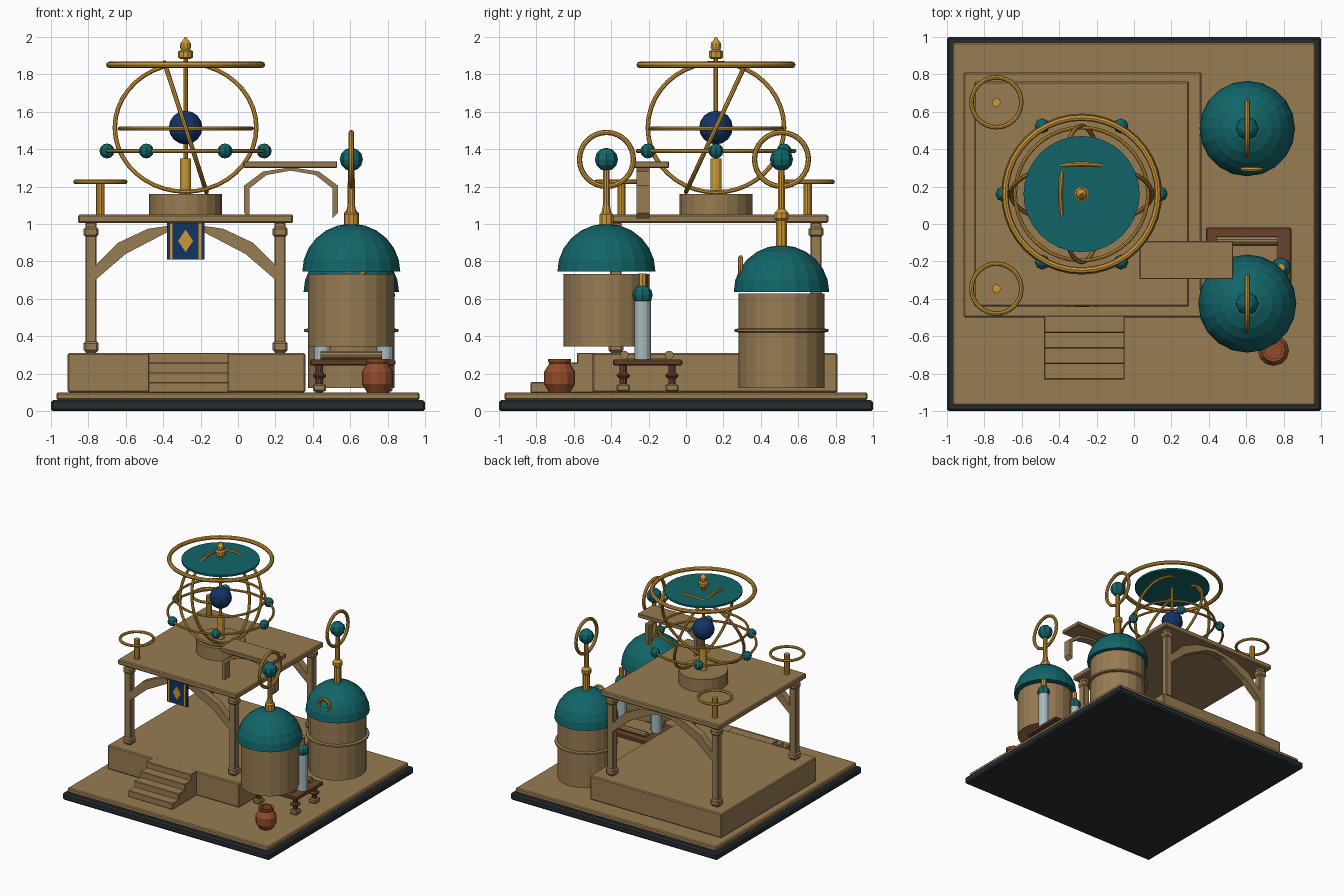
import bpy, bmesh
from math import pi, sin, cos, radians
from mathutils import Matrix

cube = bpy.data.objects.get("Cube")
if cube:
    bpy.data.objects.remove(cube, do_unlink=True)


def material(name, r, g, b):
    m = bpy.data.materials.new(name)
    m.use_nodes = True
    m.diffuse_color = (r, g, b, 1)
    m.node_tree.nodes["Principled BSDF"].inputs["Base Color"].default_value = (r, g, b, 1)
    return m


STONE = material("tan stone", .31, .2, .085)
TEAL = material("teal", .006, .13, .14)
GOLD = material("gold", .6, .31, .04)
NAVY = material("navy", .006, .035, .13)
CLAY = material("terracotta", .29, .07, .025)
WOOD = material("brown wood", .15, .06, .027)
SLATE = material("dark slate", .02, .027, .03)
GLASS = material("pale glass", .4, .5, .53)


def finish(name, bm, mat, loc=(0, 0, 0), rot=None):
    bmesh.ops.recalc_face_normals(bm, faces=bm.faces)
    if rot:
        bm.transform(rot)
    mesh = bpy.data.meshes.new(name)
    bm.to_mesh(mesh)
    bm.free()
    mesh.materials.append(mat)
    ob = bpy.data.objects.new(name, mesh)
    ob.location = loc
    bpy.context.collection.objects.link(ob)
    return ob


def turn(degrees, axis):
    return Matrix.Rotation(radians(degrees), 4, axis)


def box(name, mat, x0, x1, y0, y1, z0, z1, bevel=.008):
    bm = bmesh.new()
    bmesh.ops.create_cube(bm, size=1)
    bmesh.ops.scale(bm, verts=bm.verts, vec=(x1 - x0, y1 - y0, z1 - z0))
    ob = finish(name, bm, mat, ((x0 + x1) / 2, (y0 + y1) / 2, (z0 + z1) / 2))
    if bevel:
        mod = ob.modifiers.new("soft edges", 'BEVEL')
        mod.width = bevel
        mod.segments = 1


def lathe(name, mat, x, y, profile, sides=16):
    """Revolve (radius, height) pairs around a vertical axis and cap the ends."""
    bm = bmesh.new()
    rings = [[bm.verts.new((r * cos(2 * pi * i / sides), r * sin(2 * pi * i / sides), z))
              for i in range(sides)] for r, z in profile]
    for a, b in zip(rings, rings[1:]):
        for i in range(sides):
            j = (i + 1) % sides
            bm.faces.new((a[i], a[j], b[j], b[i]))
    bm.faces.new(rings[0])
    bm.faces.new(rings[-1])
    finish(name, bm, mat, (x, y, 0))


def ball(name, mat, loc, r, u=10, v=6):
    bm = bmesh.new()
    bmesh.ops.create_uvsphere(bm, u_segments=u, v_segments=v, radius=r)
    finish(name, bm, mat, loc)


def ring(name, loc, r, thick, rot=None, sides=40):
    bm = bmesh.new()
    loops = []
    for i in range(sides):
        a = 2 * pi * i / sides
        loops.append([bm.verts.new(((r + thick * cos(b)) * cos(a), (r + thick * cos(b)) * sin(a),
                                    thick * sin(b))) for b in [pi * k / 4 for k in range(8)]])
    for i in range(sides):
        p, q = loops[i], loops[(i + 1) % sides]
        for k in range(8):
            n = (k + 1) % 8
            bm.faces.new((p[k], q[k], q[n], p[n]))
    finish(name, bm, GOLD, loc, rot)


def prism(name, mat, points, y0, y1):
    """Extrude a front outline of (x, z) points from y0 to y1."""
    bm = bmesh.new()
    face = bm.faces.new([bm.verts.new((x, y0, z)) for x, z in points])
    out = bmesh.ops.extrude_face_region(bm, geom=[face], use_keep_orig=True)
    bmesh.ops.translate(bm, vec=(0, y1 - y0, 0),
                        verts=[g for g in out["geom"] if isinstance(g, bmesh.types.BMVert)])
    finish(name, bm, mat)


def arch(name, cx, outer, inner, y0, y1):
    """Half outlines run from the foot to the crown and are mirrored about cx."""
    def full(half):
        return [(cx - x, z) for x, z in half] + [(cx + x, z) for x, z in half[-2::-1]]
    prism(name, STONE, full(outer) + full(inner)[::-1], y0, y1)


# Ground slabs, plinth and steps
box("base_slab", SLATE, -1, 1, -1, 1, 0, .06, .012)
box("ground_slab", STONE, -.97, .97, -.97, .97, .06, .1)
box("plinth", STONE, -.91, .36, -.5, .81, .1, .31)
for i in range(4):
    front = -.83 + i * .083
    box("step", STONE, -.48, -.05, front, -.49, .1, .155 + i * .052, .004)

# Open pavilion
CX, CY = -.28, .16
for sy in (-1, 1):
    y = CY + sy * .535
    for sx in (-1, 1):
        x = CX + sx * .505
        box("post", STONE, x - .03, x + .03, y - .03, y + .03, .31, 1.01, .006)
        box("post_foot", STONE, x - .04, x + .04, y - .04, y + .04, .315, .375, .012)
        box("post_capital", STONE, x - .04, x + .04, y - .04, y + .04, .93, .985, .012)
    arch("pavilion_arch", CX, [(.5, .76), (.36, .9), (.2, .975), (0, 1.003)],
         [(.5, .685), (.32, .84), (.1, .955), (0, .97)], y - .03, y + .03)
box("platform", STONE, -.855, .295, -.44, .76, 1.005, 1.05)

# Hanging banner
box("banner", NAVY, CX - .1, CX + .1, -.437, -.428, .81, 1.005, 0)
for s in (-1, 1):
    x = CX + s * .077
    box("banner_stripe", GOLD, x - .007, x + .007, -.443, -.436, .81, 1.005, 0)
prism("banner_diamond", GOLD, [(CX - .04, .91), (CX, .85), (CX + .04, .91), (CX, .97)], -.444, -.436)

# Great sphere of rings
lathe("drum", STONE, CX, CY, [(.195, 1.05), (.195, 1.16)], 20)
lathe("column", GOLD, CX, CY, [(.03, 1.16), (.03, 1.35)], 12)
lathe("pole", GOLD, CX, CY, [(.012, 1.35), (.012, 1.9)], 8)
middle = (CX, CY, 1.515)
ball("core_globe", NAVY, middle, .09, 12, 8)
ring("tilted_ring_front", middle, .378, .012, turn(65, 'X'))
ring("tilted_ring_side", middle, .364, .012, turn(72, 'Y'))
ring("equator_ring", (CX, CY, 1.51), .355, .01)
ring("planet_ring", (CX, CY, 1.39), .42, .01)
for i in range(6):
    a = i * pi / 3
    ball("planet", TEAL, (CX + .42 * cos(a), CY + .42 * sin(a), 1.39), .04, 8, 6)
ring("crown_ring", (CX, CY, 1.85), .408, .017)
lathe("crown_disc", TEAL, CX, CY, [(.31, 1.837), (.31, 1.853)], 32)
lathe("crown_finial", GOLD, CX, CY, [(.025, 1.88), (.04, 1.89), (.04, 1.922), (.024, 1.93),
      (.03, 1.945), (.027, 1.968), (.012, 1.985), (.004, 2)], 10)

# Small dials on the right hand corners of the platform
for y in (-.345, .65):
    lathe("dial_stem", GOLD, -.735, y, [(.023, 1.05), (.023, 1.225)], 10)
    ring("dial_ring", (-.735, y, 1.225), .133, .012, sides=32)

# Raised lookout plank on an arch
box("lookout_plank", STONE, .03, .53, -.295, -.09, 1.3, 1.335, .005)
arch("lookout_arch", .283, [(.25, 1.06), (.25, 1.205), (.15, 1.28), (0, 1.303)],
     [(.222, 1.03), (.222, 1.19), (.13, 1.262), (0, 1.285)], -.265, -.195)


# Domed towers with ring spires
def tower(y, z0, z1, dome_z, r, stem):
    x = .605
    lathe("tower_wall", STONE, x, y, [(.23, z0), (.23, z1)], 20)
    lathe("tower_dome", TEAL, x, y, [(r * cos(k * pi / 12.2), dome_z + r * .98 * sin(k * pi / 12.2))
                                     for k in range(7)], 20)
    lathe("spire", GOLD, x, y, stem, 10)
    ring("spire_ring", (x, y, 1.345), .144, .014, turn(90, 'Y'), 32)
    ball("spire_ball", TEAL, (x, y, 1.345), .062, 8, 6)


tower(-.425, .345, .733, .745, .262, [(.04, .98), (.04, 1.05), (.028, 1.06), (.02, 1.1), (.018, 1.3)])
tower(.51, .125, .63, .637, .255, [(.03, .86), (.03, 1.02), (.04, 1.03), (.04, 1.06), (.02, 1.08), (.018, 1.3)])
lathe("tower_band", STONE, .605, .51, [(.225, .42), (.252, .425), (.252, .438), (.225, .443)], 20)
ring("dome_crescent", (.63, .292, .77), .05, .013, turn(90, 'X'), 20)

# Bench with a scroll
box("bench_top", WOOD, .385, .84, -.39, -.02, .245, .275, .006)
for x in (.435, .79):
    for y in (-.335, -.075):
        lathe("bench_leg", WOOD, x, y, [(.02, .1), (.02, .25)], 10)
        box("bench_foot", STONE, x - .035, x + .035, y - .035, y + .035, .105, .145, .008)
        box("bench_collar", WOOD, x - .035, x + .035, y - .035, y + .035, .175, .205, .012)
box("scroll_sheet", STONE, .45, .76, -.33, -.09, .275, .282, 0)
for y in (-.33, -.09):
    bm = bmesh.new()
    bmesh.ops.create_cone(bm, cap_ends=True, segments=10, radius1=.024, radius2=.024, depth=.33)
    finish("scroll_roll", bm, STONE, (.605, y, .3), turn(90, 'Y'))

# Glass tubes with stoppers
for x in (.45, .785):
    lathe("glass_tube", GLASS, x, -.232, [(.044, .275), (.044, .59)], 12)
    ball("tube_bulb", TEAL, (x, -.232, .62), .054, 8, 6)
    lathe("tube_stopper", GOLD, x, -.232, [(.022, .66), (.022, .735)], 8)

# Clay jar with an open mouth
lathe("clay_jar", CLAY, .745, -.675, [(.055, .1), (.083, .145), (.083, .21), (.055, .255),
      (.062, .268), (.062, .28), (.045, .28), (.045, .2)], 12)
